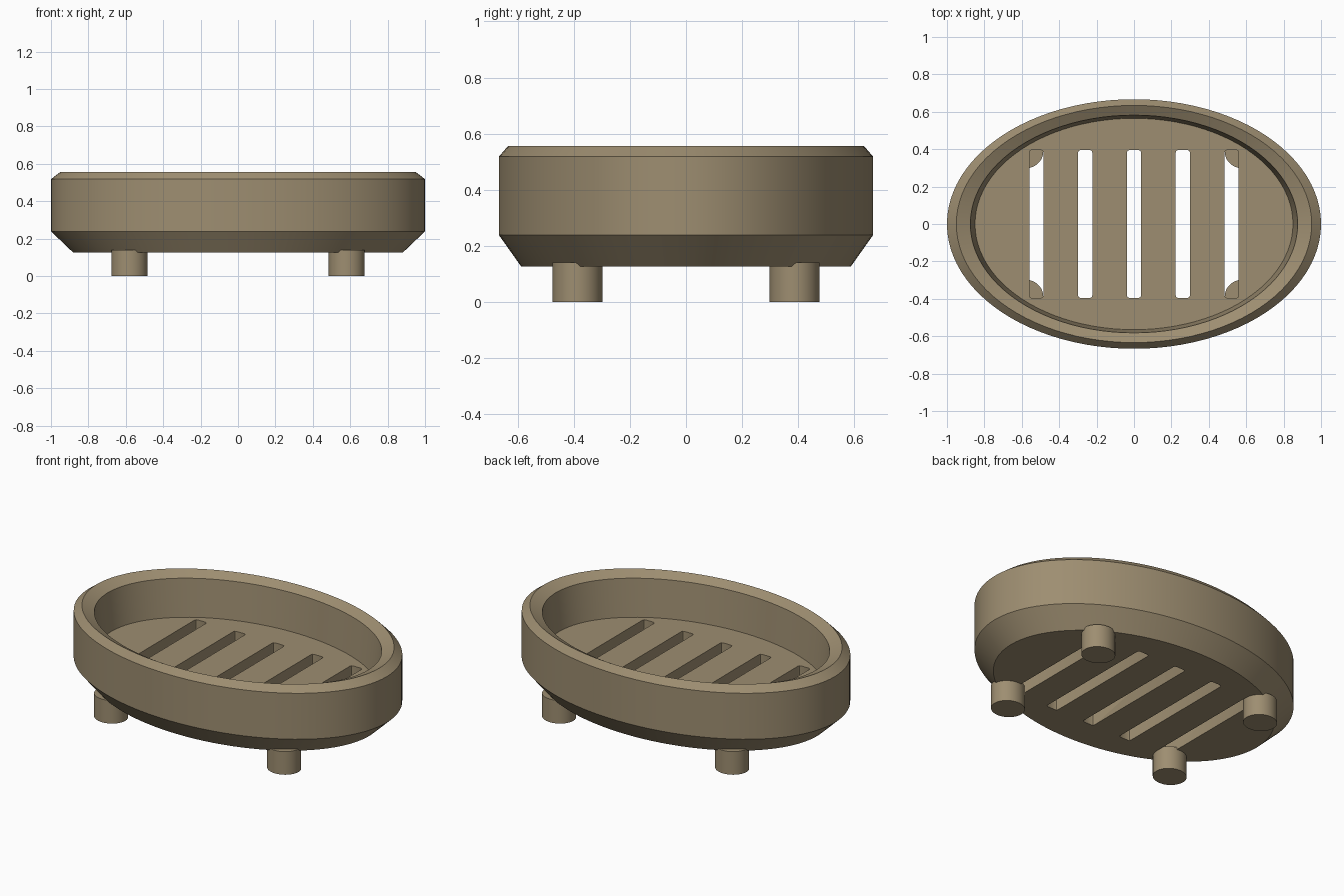
import bpy, bmesh, math

cube = bpy.data.objects.get("Cube")
if cube:
    bpy.data.objects.remove(cube, do_unlink=True)

# Single clay colour
clay = bpy.data.materials.new("warm clay")
clay.use_nodes = True
colour = (0.34, 0.27, 0.165, 1.0)
clay.diffuse_color = colour
clay.node_tree.nodes["Principled BSDF"].inputs["Base Color"].default_value = colour


def finish(name, bm):
    bmesh.ops.recalc_face_normals(bm, faces=bm.faces)
    mesh = bpy.data.meshes.new(name)
    bm.to_mesh(mesh)
    bm.free()
    mesh.materials.append(clay)
    obj = bpy.data.objects.new(name, mesh)
    bpy.context.collection.objects.link(obj)
    return obj


def smooth(obj):
    bpy.ops.object.select_all(action='DESELECT')
    obj.select_set(True)
    bpy.context.view_layer.objects.active = obj
    bpy.ops.object.shade_smooth_by_angle(angle=math.radians(25))


# Oval bowl: stacked elliptical rings (x radius, y radius, height), outside up then inside down
SEGMENTS = 96
profile = [(0.882, 0.587, 0.126), (1.0, 0.667, 0.239), (1.0, 0.667, 0.518),
           (0.95, 0.634, 0.556), (0.875, 0.582, 0.525), (0.85, 0.565, 0.297)]
bm = bmesh.new()
rings = []
for rx, ry, z in profile:
    angles = [math.tau * i / SEGMENTS for i in range(SEGMENTS)]
    rings.append([bm.verts.new((rx * math.cos(a), ry * math.sin(a), z)) for a in angles])
for low, high in zip(rings, rings[1:]):
    for i in range(SEGMENTS):
        j = (i + 1) % SEGMENTS
        bm.faces.new((low[i], low[j], high[j], high[i]))
bm.faces.new(rings[0])
bm.faces.new(rings[-1])
bowl = finish("oval_bowl", bm)

# Five drain slots with softened corners, cut through the floor
bm = bmesh.new()
for k in range(-2, 3):
    box = bmesh.ops.create_cube(bm, size=1)["verts"]
    for v in box:
        v.co = (v.co.x * 0.076 + k * 0.261, v.co.y * 0.79, v.co.z * 0.4 + 0.2)
uprights = [e for e in bm.edges if abs(e.verts[0].co.z - e.verts[1].co.z) > 0.1]
bmesh.ops.bevel(bm, geom=uprights, offset=0.012, segments=2, profile=0.5, affect='EDGES')
cutter = finish("slot_cutter", bm)
cutter.hide_render = True

cut = bowl.modifiers.new("drain_slots", 'BOOLEAN')
cut.operation = 'DIFFERENCE'
cut.solver = 'EXACT'
cut.object = cutter
bpy.context.view_layer.objects.active = bowl
bpy.ops.object.modifier_apply(modifier=cut.name)
bpy.data.objects.remove(cutter, do_unlink=True)
smooth(bowl)

# Four round feet
for side, sx in (("left", 1), ("right", -1)):
    for end, sy in (("front", -1), ("back", 1)):
        bm = bmesh.new()
        bmesh.ops.create_cone(bm, cap_ends=True, segments=40, radius1=0.096,
                              radius2=0.096, depth=0.14)
        foot = finish(f"{end}_{side}_foot", bm)
        foot.location = (sx * 0.581, sy * 0.387, 0.07)
        # Flattened slightly front to back
        foot.scale.y = 0.93
        smooth(foot)
